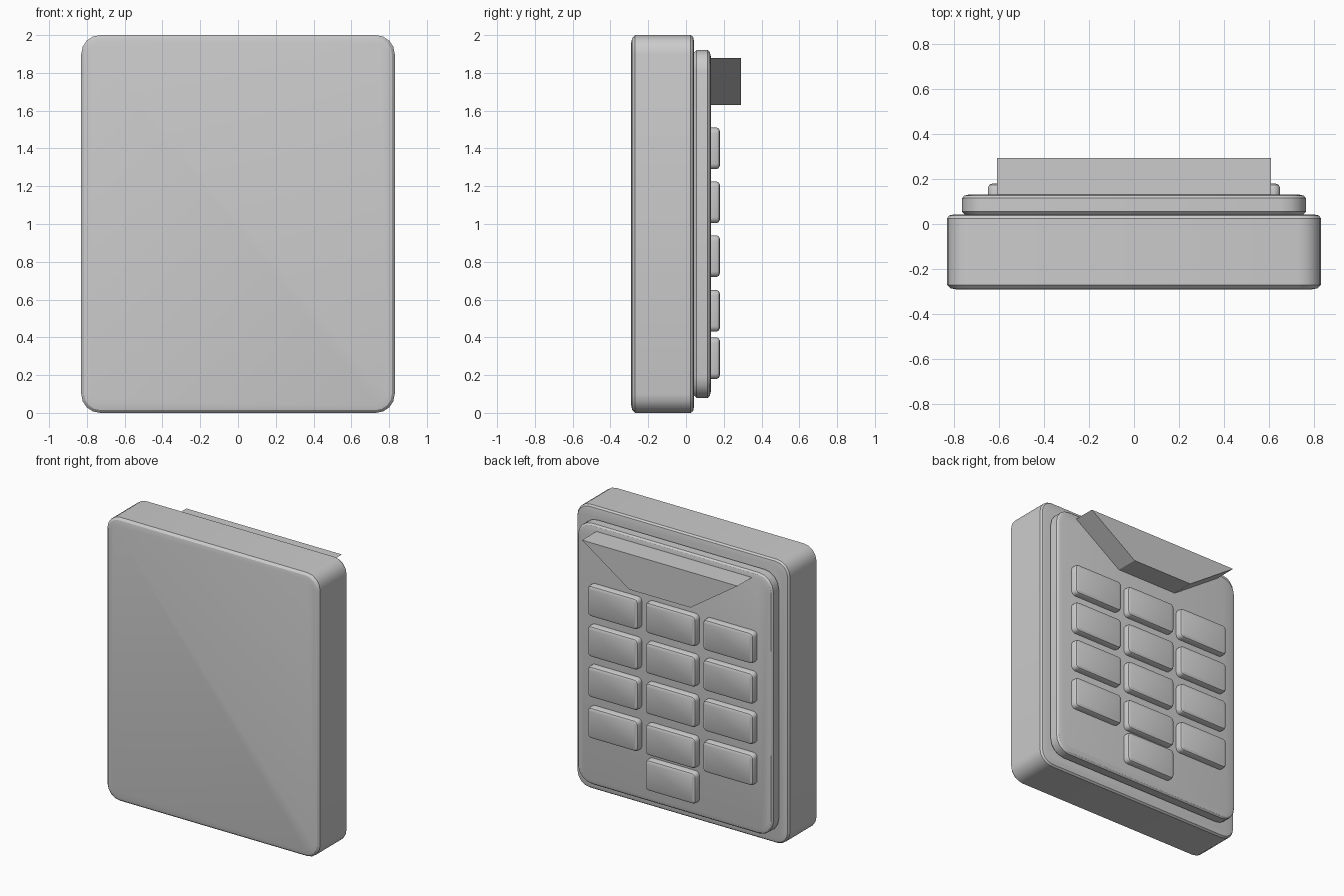
import bpy
import bmesh
from math import cos, sin, pi, radians

cube = bpy.data.objects.get("Cube")
if cube:
    bpy.data.objects.remove(cube, do_unlink=True)


def loft(name, loops, smooth=True):
    """Skin a stack of matching closed loops and cap both ends."""
    bm = bmesh.new()
    rings = [[bm.verts.new(p) for p in loop] for loop in loops]
    n = len(rings[0])
    for a, b in zip(rings, rings[1:]):
        for i in range(n):
            j = (i + 1) % n
            bm.faces.new((a[i], a[j], b[j], b[i]))
    bm.faces.new(rings[0])
    bm.faces.new(rings[-1])
    bmesh.ops.recalc_face_normals(bm, faces=bm.faces)
    mesh = bpy.data.meshes.new(name)
    bm.to_mesh(mesh)
    bm.free()
    obj = bpy.data.objects.new(name, mesh)
    bpy.context.collection.objects.link(obj)
    if smooth:
        bpy.ops.object.select_all(action="DESELECT")
        obj.select_set(True)
        bpy.context.view_layer.objects.active = obj
        bpy.ops.object.shade_smooth_by_angle(angle=radians(32))
    return obj


def outline(x, z, half_w, half_h, radius, inset, y, steps=4):
    """Rounded rectangle in the xz plane, drawn in by inset."""
    points = []
    for k, (sx, sz) in enumerate(((1, 1), (-1, 1), (-1, -1), (1, -1))):
        for i in range(steps + 1):
            a = (k + i / steps) * pi / 2
            points.append((x + sx * (half_w - radius) + (radius - inset) * cos(a), y,
                           z + sz * (half_h - radius) + (radius - inset) * sin(a)))
    return points


def slab(name, x, z, half_w, half_h, radius, profile):
    return loft(name, [outline(x, z, half_w, half_h, radius, inset, y)
                       for y, inset in profile])


# Housing and raised keypad panel
slab("housing", 0, 1, 0.83, 1.0, 0.1,
     [(-0.29, 0.04), (-0.285, 0.015), (-0.27, 0),
      (0.025, 0), (0.038, 0.01), (0.043, 0.035)])
slab("keypad_panel", 0, 1, 0.763, 0.92, 0.11,
     [(0.04, 0.015), (0.055, 0), (0.115, 0), (0.126, 0.01), (0.132, 0.035)])

# Keys: four full rows, then a single key in the centre column
key_rows = [(1.4, (1, 0, -1)), (1.115, (1, 0, -1)), (0.83, (1, 0, -1)),
            (0.54, (1, 0, -1)), (0.29, (0,))]
column_names = {1: "left", 0: "centre", -1: "right"}
key_profile = [(0.125, 0), (0.163, 0), (0.174, 0.006), (0.18, 0.02)]
for row, (z, columns) in enumerate(key_rows, 1):
    for column in columns:
        slab(f"key_row_{row}_{column_names[column]}", column * 0.45, z,
             0.198, 0.11, 0.03, key_profile)

# Tapered hood above the keys
hood = [(0.607, 1.88), (-0.607, 1.88), (-0.24, 1.63), (0.24, 1.63)]
loft("hood", [[(x, y, z) for x, z in hood] for y in (0.125, 0.292)], smooth=False)
